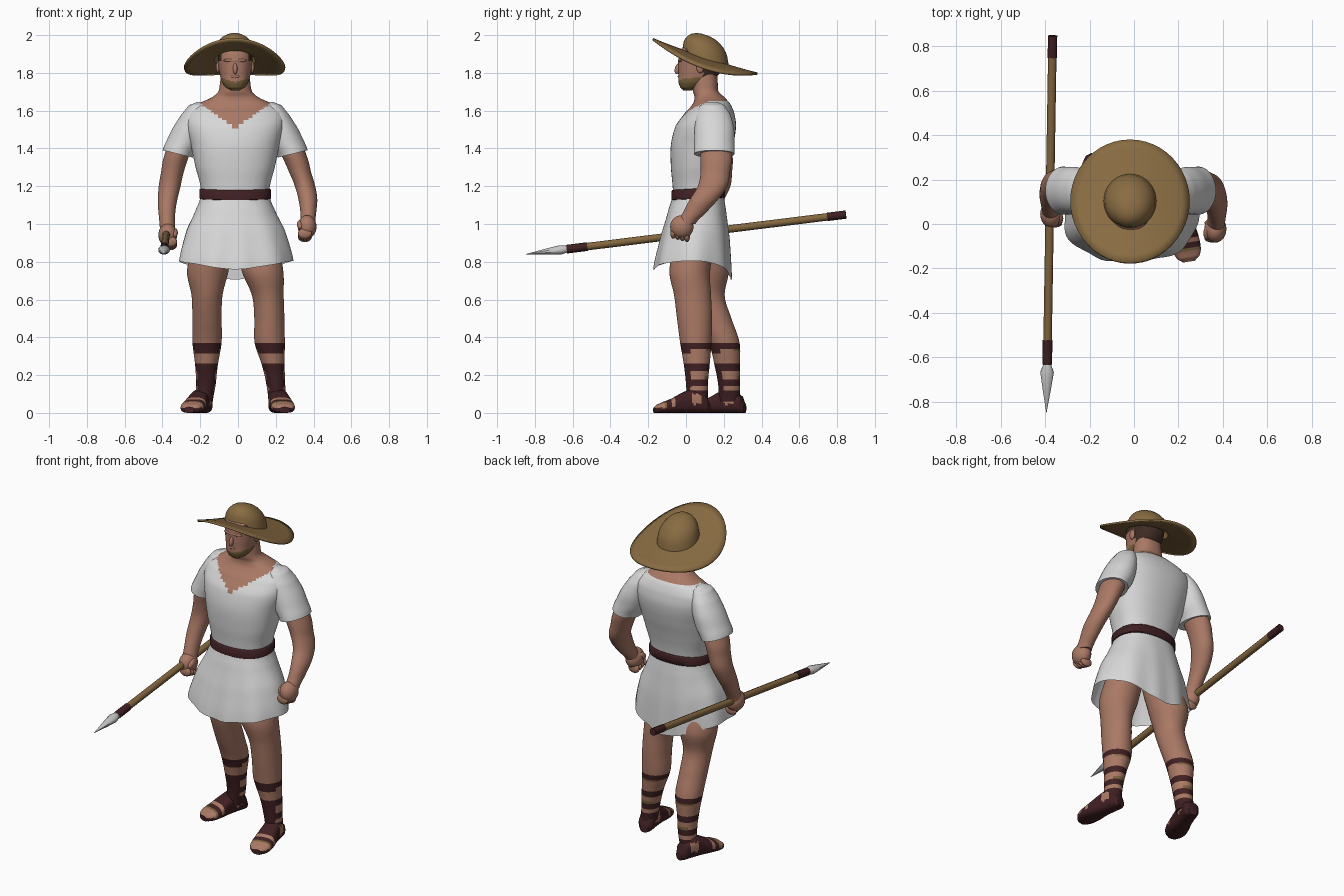
import bpy, bmesh, math
from mathutils import Vector

if "Cube" in bpy.data.objects:
    bpy.data.objects.remove(bpy.data.objects["Cube"])

CX = -0.015  # symmetry line of the body


def material(name, rgb):
    m = bpy.data.materials.new(name)
    m.diffuse_color = (*rgb, 1)
    m.use_nodes = True
    m.node_tree.nodes["Principled BSDF"].inputs["Base Color"].default_value = m.diffuse_color
    return m


SKIN = material("skin", (0.40, 0.19, 0.13))
CLOTH = material("white cloth", (0.68, 0.68, 0.68))
LEATHER = material("dark leather", (0.05, 0.014, 0.016))
STRAW = material("straw", (0.25, 0.15, 0.055))
WOOD = material("wood", (0.23, 0.135, 0.05))
STEEL = material("pale metal", (0.58, 0.58, 0.58))
HAIR = material("dark hair", (0.05, 0.025, 0.018))
BEARD = material("golden brown", (0.20, 0.125, 0.045))


def finish(name, bm, mats, angle=50):
    bmesh.ops.recalc_face_normals(bm, faces=bm.faces[:])
    me = bpy.data.meshes.new(name)
    bm.to_mesh(me)
    bm.free()
    for m in mats:
        me.materials.append(m)
    me.shade_smooth()
    me.set_sharp_from_angle(angle=math.radians(angle))
    ob = bpy.data.objects.new(name, me)
    bpy.context.collection.objects.link(ob)
    return ob


def smooth_rings(rings, sub):
    """Catmull-Rom interpolation of (t, cx, cy, rx, ry) rings."""
    out, k = [], len(rings)
    for i in range(k - 1):
        a, b, c, d = (rings[max(0, min(k - 1, j))] for j in (i - 1, i, i + 1, i + 2))
        for s in range(sub):
            u = s / sub
            out.append([0.5 * (2 * q + (r - p) * u + (2 * p - 5 * q + 4 * r - w) * u * u
                               + (3 * q - p - 3 * r + w) * u ** 3) for p, q, r, w in zip(a, b, c, d)])
            out[-1][0] = b[0] + (c[0] - b[0]) * u
    return out + [list(rings[-1])]


def loft(name, rings, mats, rule=None, n=32, sub=6, power=2.0, place=None, caps=True, angle=50):
    """Skin of superellipse rings; rule colours by local centre, place maps to world."""
    bm = bmesh.new()
    rows = []
    for t, cx, cy, rx, ry in (smooth_rings(rings, sub) if sub > 1 else rings):
        row = []
        for i in range(n):
            a = 2 * math.pi * (i + 0.5) / n
            c, s = math.cos(a), math.sin(a)
            row.append(bm.verts.new((cx + rx * math.copysign(abs(c) ** (2 / power), c),
                                     cy + ry * math.copysign(abs(s) ** (2 / power), s), t)))
        rows.append(row)
    for r0, r1 in zip(rows, rows[1:]):
        for i in range(n):
            bm.faces.new((r0[i], r0[(i + 1) % n], r1[(i + 1) % n], r1[i]))
    if caps:
        bm.faces.new(rows[0])
        bm.faces.new(rows[-1])
    if rule:
        for f in bm.faces:
            f.material_index = rule(f.calc_center_median())
    if place:
        for v in bm.verts:
            v.co = place(v.co.copy())
    return finish(name, bm, mats, angle)


def blob(name, loc, scale, mat, tilt=0):
    bm = bmesh.new()
    bmesh.ops.create_uvsphere(bm, u_segments=20, v_segments=12, radius=1)
    ob = finish(name, bm, [mat])
    ob.location, ob.scale, ob.rotation_euler = loc, scale, (tilt, 0, 0)


# Torso and neck: tunic with an open V neckline
def neckline(p):
    d = abs(p.x - CX)
    return int(p.z > (1.51 + 0.68 * d if p.y < 0.12 else 1.65))


loft("torso", [(z, CX, cy, rx, ry) for z, cy, rx, ry in (
    (1.12, .065, .178, .132), (1.2, .065, .184, .136), (1.3, .07, .21, .15), (1.42, .085, .235, .165),
    (1.52, .105, .26, .16), (1.59, .125, .255, .13), (1.635, .135, .20, .10), (1.67, .125, .125, .08),
    (1.70, .105, .09, .068), (1.75, .10, .08, .068), (1.80, .10, .075, .065))],
    [CLOTH, SKIN], neckline, n=72, sub=7, power=2.3)


# Flared skirt with soft pleats and an uneven hem
def skirt_shape(p):
    k = max(0, (1.13 - p.z) / 0.36)
    a = math.atan2(p.y - 0.04, p.x - CX)
    w = 1 + 0.025 * k * math.cos(9 * a)
    s = math.sin(a)
    dz = 0.035 * (1 - s * s) - (0.065 if s > 0 else 0.01) * s * s
    return Vector((CX + (p.x - CX) * w, 0.04 + (p.y - 0.04) * w, p.z + dz * k))


loft("skirt", [(1.17, CX, .065, .178, .132), (1.08, CX, .06, .205, .152), (.95, CX, .05, .26, .18),
               (.77, CX, .035, .302, .205)], [CLOTH], n=72, power=2.3, place=skirt_shape, caps=False)

# Belt
loft("belt", [(1.13, CX, .065, .182, .137), (1.135, CX, .065, .19, .143), (1.18, CX, .065, .19, .143),
              (1.187, CX, .065, .182, .137)], [LEATHER], n=48, sub=1, power=2.3,
     place=lambda p: Vector((p.x, p.y, p.z + 0.06 * (p.y - 0.04))))

# Sleeves
for side, s in (("left", 1), ("right", -1)):
    loft(side + "_sleeve", [(z, CX + s * x, y, rx, ry) for z, x, y, rx, ry in (
        (1.645, .185, .14, .02, .03), (1.63, .195, .14, .05, .065), (1.58, .218, .145, .068, .092),
        (1.51, .245, .15, .083, .105), (1.44, .272, .15, .087, .107), (1.37, .304, .15, .08, .108))], [CLOTH],
        place=lambda p, s=s: Vector((p.x, p.y, p.z + (1.64 - p.z) * 0.9 * (s * (p.x - CX) - .30))))

# Arms and fists
loft("left_arm", [(1.5, .25, .15, .06, .07), (1.36, .298, .16, .066, .084), (1.27, .33, .155, .058, .078),
                  (1.2, .355, .14, .054, .078), (1.13, .37, .095, .05, .075), (1.06, .372, .045, .042, .062),
                  (1.0, .368, .0, .04, .05)], [SKIN])
loft("right_arm", [(1.5, -.28, .15, .06, .07), (1.36, -.325, .165, .066, .082), (1.27, -.348, .17, .06, .074),
                   (1.2, -.362, .165, .058, .07), (1.11, -.375, .13, .05, .062), (1.03, -.376, .09, .042, .052),
                   (.96, -.373, .06, .04, .045)], [SKIN])
for side, (x, y, z), s in (("left", (.366, -.022, .985), 1), ("right", (-.372, .045, .942), -1)):
    blob(side + "_fist", (x, y, z), (.05, .062, .062), SKIN, 0.5)
    for i in range(4):
        blob(f"{side}_finger_{i}", (x - s * .012, y - .045 + i * .024, z - .035 - i * .006),
             (.037, .016, .028), SKIN)
    blob(side + "_thumb", (x - s * .036, y - .02, z + .012), (.018, .034, .02), SKIN, 0.6)


# Legs with sandal straps: bands around the shin plus a strip down the front
def straps(cy):
    def rule(p):
        if p.z > .37:
            return 0
        if .337 < p.z or .222 < p.z < .262 or p.z < .115 or .145 < p.z < .18:
            return 1
        front = p.y < cy(p.z) - .03
        if front and not .262 < p.z < .318:
            return 1
        return 2 if p.y > cy(p.z) + .045 and (.325 < p.z or .18 < p.z < .2) else 0
    return rule


loft("left_leg", [(.92, .105, .05, .105, .11), (.75, .13, .02, .11, .108), (.62, .158, .035, .084, .098),
                  (.5, .166, .045, .08, .093), (.37, .168, .052, .08, .083), (.25, .187, .057, .06, .068),
                  (.15, .2, .058, .05, .058), (.06, .208, .06, .047, .056)],
     [SKIN, LEATHER, BEARD], straps(lambda z: .055), n=40, sub=11)
loft("right_leg", [(.92, -.13, .08, .105, .11), (.75, -.16, .11, .11, .115), (.62, -.164, .115, .082, .09),
                   (.5, -.164, .155, .078, .086), (.37, -.164, .203, .077, .081), (.25, -.167, .218, .06, .067),
                   (.15, -.17, .228, .052, .058), (.06, -.18, .23, .047, .056)],
     [SKIN, LEATHER, BEARD], straps(lambda z: .203 + (.37 - z) * .12), n=40, sub=11)


# Sandalled feet, lofted from heel to toe (local y is height)
def foot_colour(p):
    if p.y < .026:
        return 1
    if p.z > .25 or (.05 < p.z < .10 and .045 < p.y < .10) or (.19 < p.z < .215 and p.y > .03):
        return 0
    return 2 if p.z > .235 else 1


for side, heel, turn in (("left", (.2, .125), .16), ("right", (-.17, .312), -.3)):
    def lay(p, heel=heel, turn=turn):
        c, s = math.cos(turn), math.sin(turn)
        return Vector((heel[0] + s * p.z + c * p.x, heel[1] - c * p.z + s * p.x, max(p.y, 0)))
    loft(side + "_foot", [(t, 0, h / 2, w, h / 2) for t, w, h in (
        (0, .025, .05), (.02, .043, .09), (.08, .05, .125), (.14, .054, .11), (.20, .062, .078),
        (.25, .062, .058), (.28, .05, .045), (.298, .028, .03))],
        [SKIN, LEATHER, BEARD], foot_colour, n=36, sub=8, power=2.8, place=lay)


# Head with hair at the back and temples, and a short beard
def head_colour(p):
    d = abs(p.x - CX)
    if (p.y > .09 and p.z > 1.775) or (d > .06 and p.z > 1.865 and p.y > 0):
        return 1
    return 2 if p.y < .09 and p.z < 1.752 + .28 * d else 0


loft("head", [(z, CX, cy, rx, ry) for z, cy, rx, ry in (
    (1.708, .01, .025, .025), (1.722, .02, .05, .05), (1.75, .042, .07, .082), (1.79, .066, .081, .106),
    (1.83, .076, .088, .117), (1.88, .08, .092, .12), (1.925, .085, .086, .112), (1.955, .09, .055, .07))],
    [SKIN, HAIR, BEARD], head_colour, n=48, sub=6, power=2.3)
blob("nose", (CX, -.042, 1.822), (.012, .017, .03), SKIN, -0.3)
blob("brow", (CX, -.028, 1.866), (.062, .015, .011), SKIN)
blob("mouth", (CX, -.036, 1.781), (.024, .008, .008), SKIN)
for side, s in (("left", 1), ("right", -1)):
    blob(side + "_ear", (CX + s * .091, .075, 1.83), (.011, .02, .03), SKIN)

# Broad straw hat: tilted drooping brim with a domed crown
bm = bmesh.new()
radii = [.02, .05, .075, .095, .108, .116, .122, .13, .16, .2, .24, .277]
N = 48


def hat_point(r, a):
    x, y = r * math.cos(a), r * math.sin(a)
    dome = .118 * math.sqrt(max(0, 1 - (r / .122) ** 2.4))
    return (-.018 + .97 * x, .103 + y, 1.884 - .33 * y - .72 * x * x + .12 * y * y * (r / .277) + dome)


rows = [[bm.verts.new(hat_point(r, 2 * math.pi * i / N)) for i in range(N)] for r in radii]
bm.faces.new(rows[0])
for r0, r1 in zip(rows, rows[1:]):
    for i in range(N):
        bm.faces.new((r0[i], r1[i], r1[(i + 1) % N], r0[(i + 1) % N]))
hat = finish("hat", bm, [STRAW], 60)
mod = hat.modifiers.new("thickness", 'SOLIDIFY')
mod.thickness, mod.offset = .012, -1

# Spear: local z runs from butt (0) to tip (1.714)
butt, tip = Vector((-.366, .847, 1.05)), Vector((-.394, -.848, .84))
axis = (tip - butt).normalized()
length = (tip - butt).length
up = Vector((1, 0, 0)).cross(axis).normalized()
across = axis.cross(up)


def spear_colour(p):
    if p.z < .1 or 1.38 < p.z < 1.49:
        return 1
    return 2 if p.z > 1.49 else 0


loft("spear", [(0, 0, 0, .022, .022), (.1, 0, 0, .022, .022), (.1001, 0, 0, .02, .02), (1.38, 0, 0, .02, .02),
               (1.3801, 0, 0, .023, .023), (1.49, 0, 0, .023, .023), (1.4901, 0, 0, .018, .018),
               (1.525, 0, 0, .032, .025), (1.6, 0, 0, .02, .016), (length, 0, 0, .001, .001)],
     [WOOD, LEATHER, STEEL], spear_colour, n=10, sub=1, angle=40,
     place=lambda p: butt + axis * p.z + across * p.x + up * p.y)
